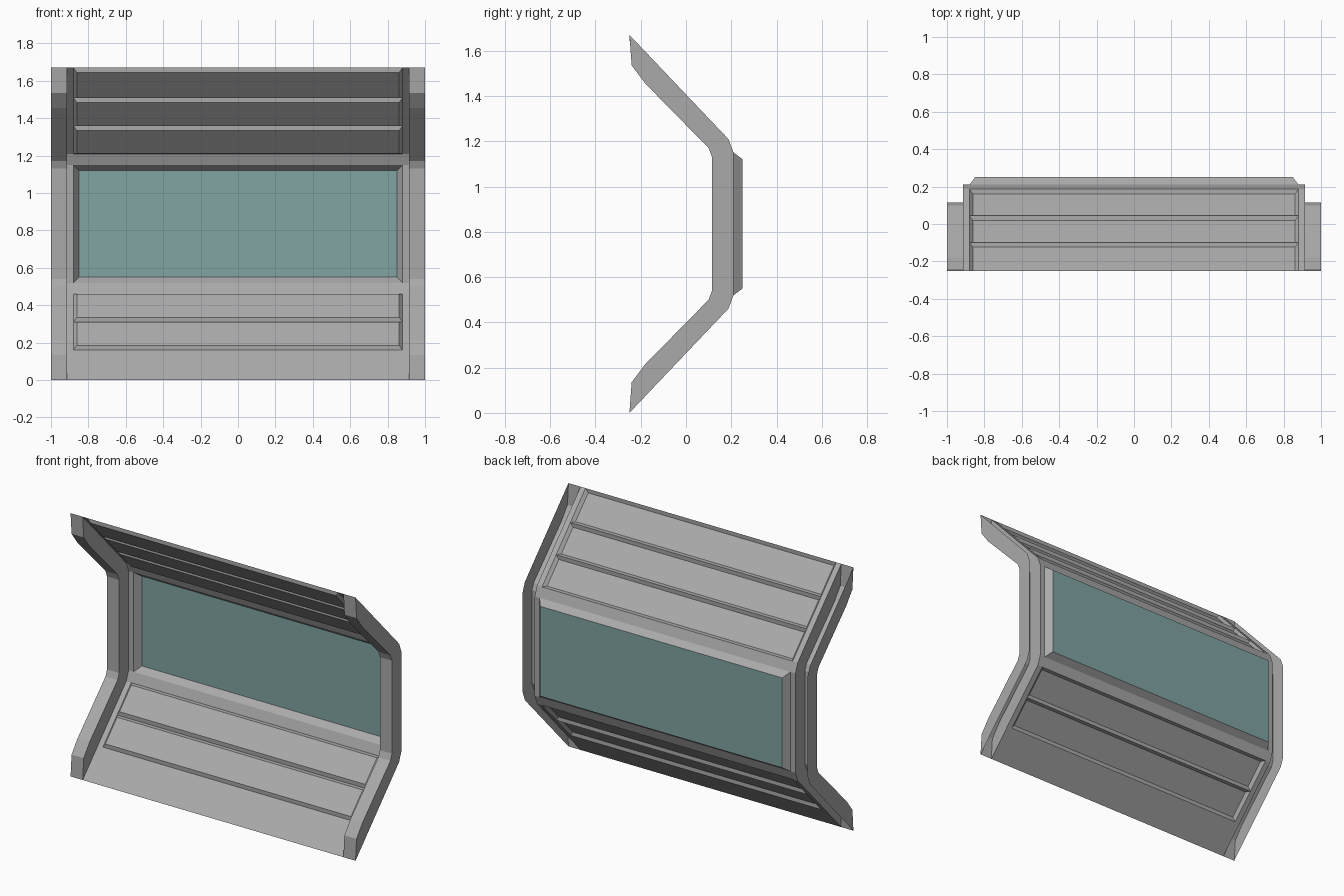
import bpy
import bmesh
from mathutils import Vector

cube = bpy.data.objects.get("Cube")
if cube:
    bpy.data.objects.remove(cube, do_unlink=True)

HEIGHT = 1.67
INNER, OUTER = 0.915, 1.0   # edges of the side ribs
TRAY_X = 0.88               # half width of pressed panels and window


def make_material(name, colour):
    mat = bpy.data.materials.new(name)
    mat.use_nodes = True
    mat.diffuse_color = (*colour, 1)
    mat.node_tree.nodes["Principled BSDF"].inputs["Base Color"].default_value = (*colour, 1)
    return mat


GREY = make_material("grey metal", (0.40, 0.40, 0.40))
TEAL = make_material("teal glass", (0.22, 0.37, 0.365))


def finish(name, bm, mat):
    bmesh.ops.remove_doubles(bm, verts=bm.verts, dist=0.0005)
    mesh = bpy.data.meshes.new(name)
    bm.to_mesh(mesh)
    bm.free()
    mesh.materials.append(mat)
    obj = bpy.data.objects.new(name, mesh)
    bpy.context.collection.objects.link(obj)
    return obj


def face(bm, points):
    return bm.faces.new([bm.verts.new(p) for p in points])


def rectangle(p, q, x0, x1):
    """Corners of a strip between two (y, z) points."""
    return [Vector((x0, *p)), Vector((x1, *p)), Vector((x1, *q)), Vector((x0, *q))]


def tray(bm, p, q, inset, depth, floor=True):
    """Strip with a bevelled panel pushed towards the front by depth."""
    for x0, x1 in ((-INNER, -TRAY_X), (TRAY_X, INNER)):
        face(bm, rectangle(p, q, x0, x1))
    rim = rectangle(p, q, -TRAY_X, TRAY_X)
    along = (rim[3] - rim[0]).normalized()
    front = Vector((0, -along.z, along.y))
    side = Vector((inset, 0, 0))
    shifts = (side + along * inset, -side + along * inset,
              -side - along * inset, side - along * inset)
    base = [r + s + front * depth for r, s in zip(rim, shifts)]
    for i in range(4):
        j = (i + 1) % 4
        face(bm, (rim[i], rim[j], base[j], base[i]))
    if floor:
        face(bm, base)
    return base


def mirrored(profile):
    """Continue a lower profile with its reflection about mid height."""
    return profile + [(y, HEIGHT - z) for y, z in reversed(profile)]


def slope(z):
    return (-0.25 + 0.437 * z / 0.46, z)


# Folded wall: plain foot, pressed panels and window surround
wall_profile = mirrored([slope(0), slope(0.16), slope(0.31), slope(0.46), (0.21, 0.52)])
bm = bmesh.new()
for i, (p, q) in enumerate(zip(wall_profile, wall_profile[1:])):
    if i in (0, 3, 5):
        face(bm, rectangle(p, q, -INNER, INNER))
    elif i == 4:
        pane = tray(bm, p, q, 0.03, -0.04, floor=False)
    else:
        tray(bm, p, q, 0.018, 0.018)
finish("folded_wall", bm, GREY)

# Window pane
bm = bmesh.new()
face(bm, pane)
finish("window_pane", bm, TEAL)

# Side ribs: front strip with an inner and an outer cheek, open at the back
rib_profile = mirrored([(-0.25, 0), (-0.24, 0.135), (-0.18, 0.215),
                        (0.10, 0.50), (0.115, 0.54)])
outline = wall_profile + rib_profile[-2:0:-1]
for name, sign in (("left_rib", 1), ("right_rib", -1)):
    bm = bmesh.new()
    for p, q in zip(rib_profile, rib_profile[1:]):
        corners = rectangle(p, q, sign * INNER, sign * OUTER)
        face(bm, corners if sign > 0 else corners[::-1])
    for x, facing in ((INNER, -1), (OUTER, 1)):
        cheek = [(sign * x, y, z) for y, z in outline]
        face(bm, cheek if sign * facing > 0 else cheek[::-1])
    finish(name, bm, GREY)
